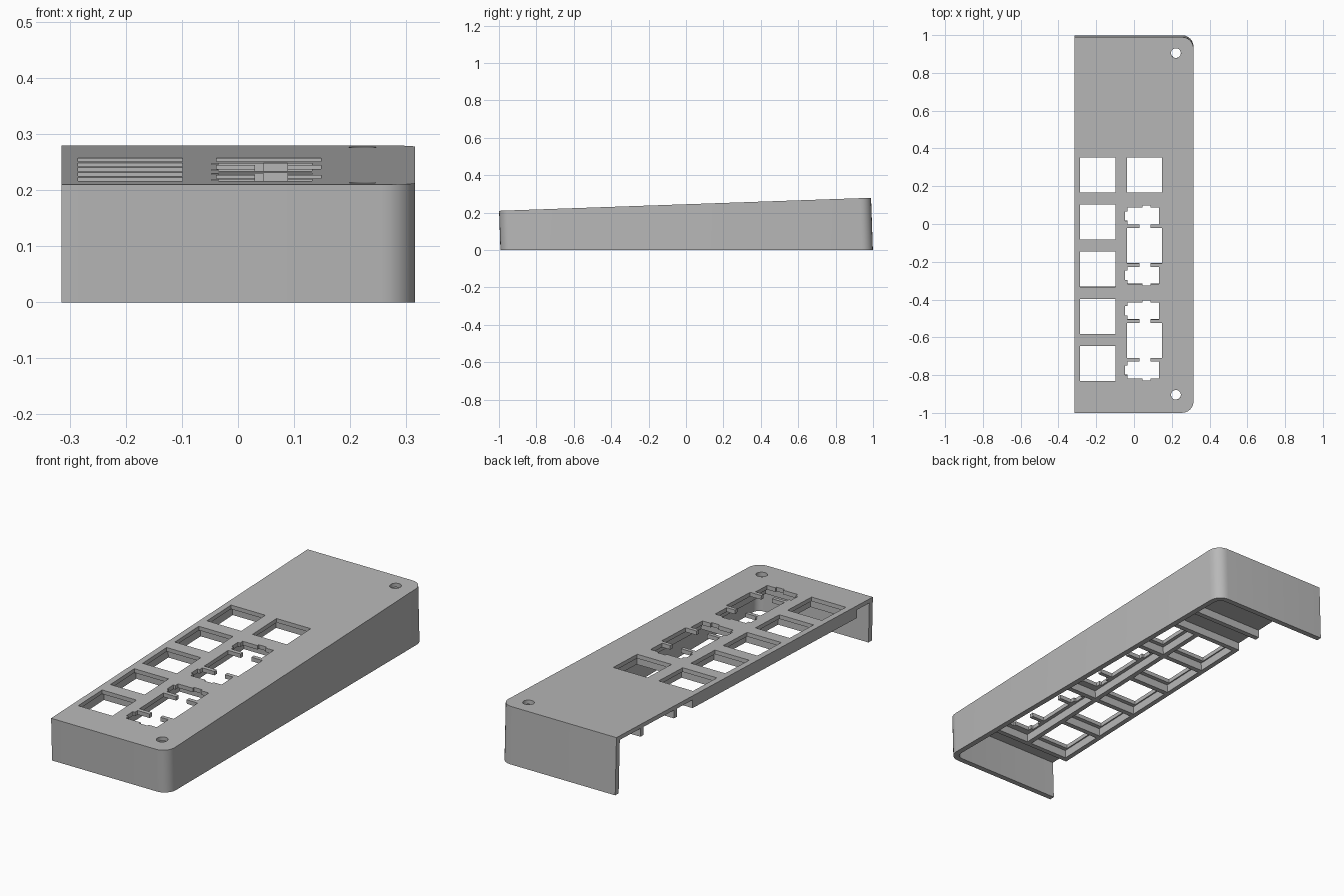
import bpy, bmesh, math
from mathutils import Matrix

cube = bpy.data.objects.get("Cube")
if cube:
    bpy.data.objects.remove(cube, do_unlink=True)

grey = bpy.data.materials.new("plain grey")
grey.use_nodes = True
colour = (0.48, 0.48, 0.48, 1)
grey.diffuse_color = colour
grey.node_tree.nodes["Principled BSDF"].inputs["Base Color"].default_value = colour

# The case is built level with its top at zero, then tilted about x
TILT = Matrix.Translation((0, 0, 0.245)) @ Matrix.Rotation(math.radians(2), 4, 'X')
EDGE, FRONT, BACK, WALL, PLATE = 0.315, -1.0, 0.99, 0.027, 0.02


def finish(bm, name, tilt=True):
    if tilt:
        bm.transform(TILT)
    bmesh.ops.recalc_face_normals(bm, faces=bm.faces)
    mesh = bpy.data.meshes.new(name)
    bm.to_mesh(mesh)
    bm.free()
    obj = bpy.data.objects.new(name, mesh)
    bpy.context.collection.objects.link(obj)
    mesh.materials.append(grey)
    return obj


def box(bm, x0, x1, y0, y1, z0, z1):
    place = Matrix.Translation(((x0 + x1) / 2, (y0 + y1) / 2, (z0 + z1) / 2))
    size = Matrix.Diagonal((x1 - x0, y1 - y0, z1 - z0, 1))
    bmesh.ops.create_cube(bm, size=1, matrix=place @ size)


def rounded_block(name, x0, x1, y0, y1, r, z0, z1):
    """Block with its two +x corners rounded."""
    bm = bmesh.new()
    pts = [(x0, y0)]
    for cy, start in ((y0 + r, -90), (y1 - r, 0)):
        for i in range(7):
            a = math.radians(start + 15 * i)
            pts.append((x1 - r + r * math.cos(a), cy + r * math.sin(a)))
    pts.append((x0, y1))
    face = bm.faces.new([bm.verts.new((x, y, z0)) for x, y in pts])
    top = bmesh.ops.extrude_face_region(bm, geom=[face])["geom"]
    bmesh.ops.translate(bm, vec=(0, 0, z1 - z0),
                        verts=[v for v in top if isinstance(v, bmesh.types.BMVert)])
    return finish(bm, name)


def cut(obj, cutter):
    cutter.hide_render = True
    mod = obj.modifiers.new("cut", 'BOOLEAN')
    mod.operation, mod.solver, mod.object = 'DIFFERENCE', 'EXACT', cutter
    mod.use_self = True
    bpy.ops.object.select_all(action='DESELECT')
    bpy.context.view_layer.objects.active = obj
    obj.select_set(True)
    bpy.ops.object.modifier_apply(modifier=mod.name)
    bpy.data.objects.remove(cutter, do_unlink=True)


# Shell: sloped top, front, back and outer side walls, open on -x and below
case = rounded_block("case_shell", -EDGE, EDGE, FRONT, BACK, 0.06, -0.35, 0)
cut(case, rounded_block("cavity", -0.5, EDGE - WALL, FRONT + WALL, BACK - WALL,
                        0.035, -0.5, -PLATE))
bm = bmesh.new()
box(bm, -1, 1, -2, 2, -1, 0)
cut(case, finish(bm, "ground_cutter", tilt=False))

# Square key openings
LEFT_COL, RIGHT_COL, KEY = -0.192, 0.055, 0.093
rows = [0.26 - 0.25 * i for i in range(5)]
doubles = [-0.115, -0.617]
keys = [(LEFT_COL, y) for y in rows] + [(RIGHT_COL, rows[0])]
keys += [(RIGHT_COL, y) for y in doubles]
bm = bmesh.new()
for x, y in keys:
    box(bm, x - KEY, x + KEY, y - KEY, y + KEY, -0.1, 0.1)

# Stabiliser openings above and below each double key
for y in doubles:
    for s in (-1, 1):
        for x0, x1, a, b in ((-0.035, 0.132, 0.112, 0.202),   # main slot
                             (-0.047, -0.03, 0.132, 0.182),   # side notch
                             (0.045, 0.088, 0.19, 0.212),     # end notch
                             (0.03, 0.088, 0.08, 0.13)):      # link to key
            y0, y1 = sorted((y + s * a, y + s * b))
            box(bm, x0, x1, y0, y1, -0.1, 0.1)

# Screw holes
for y in (-0.905, 0.905):
    bmesh.ops.create_cone(bm, cap_ends=True, segments=24, radius1=0.026, radius2=0.026,
                          depth=0.2, matrix=Matrix.Translation((0.222, y, 0)))
cut(case, finish(bm, "openings"))

# Stiffening ribs under the plate
bm = bmesh.new()
LOW, HIGH, HALF = -0.06, -PLATE + 0.001, 0.012
for x in (-EDGE + HALF, -0.068, 0.175):
    box(bm, x - HALF, x + HALF, -0.877, 0.397, LOW, HIGH)
for y in [0.385 - 0.25 * i for i in range(6)]:
    box(bm, -EDGE, -0.068, y - HALF, y + HALF, LOW, HIGH)
for y in (0.385, 0.135, -0.365, -0.865):
    box(bm, -0.068, 0.175, y - HALF, y + HALF, LOW, HIGH)
for y in (0.53, 0.79):
    box(bm, -EDGE, EDGE - WALL, y - HALF, y + HALF, LOW, HIGH)
ribs = finish(bm, "plate_ribs")

for obj in (case, ribs):
    bpy.ops.object.select_all(action='DESELECT')
    bpy.context.view_layer.objects.active = obj
    obj.select_set(True)
    bpy.ops.object.shade_smooth_by_angle(angle=math.radians(30))
